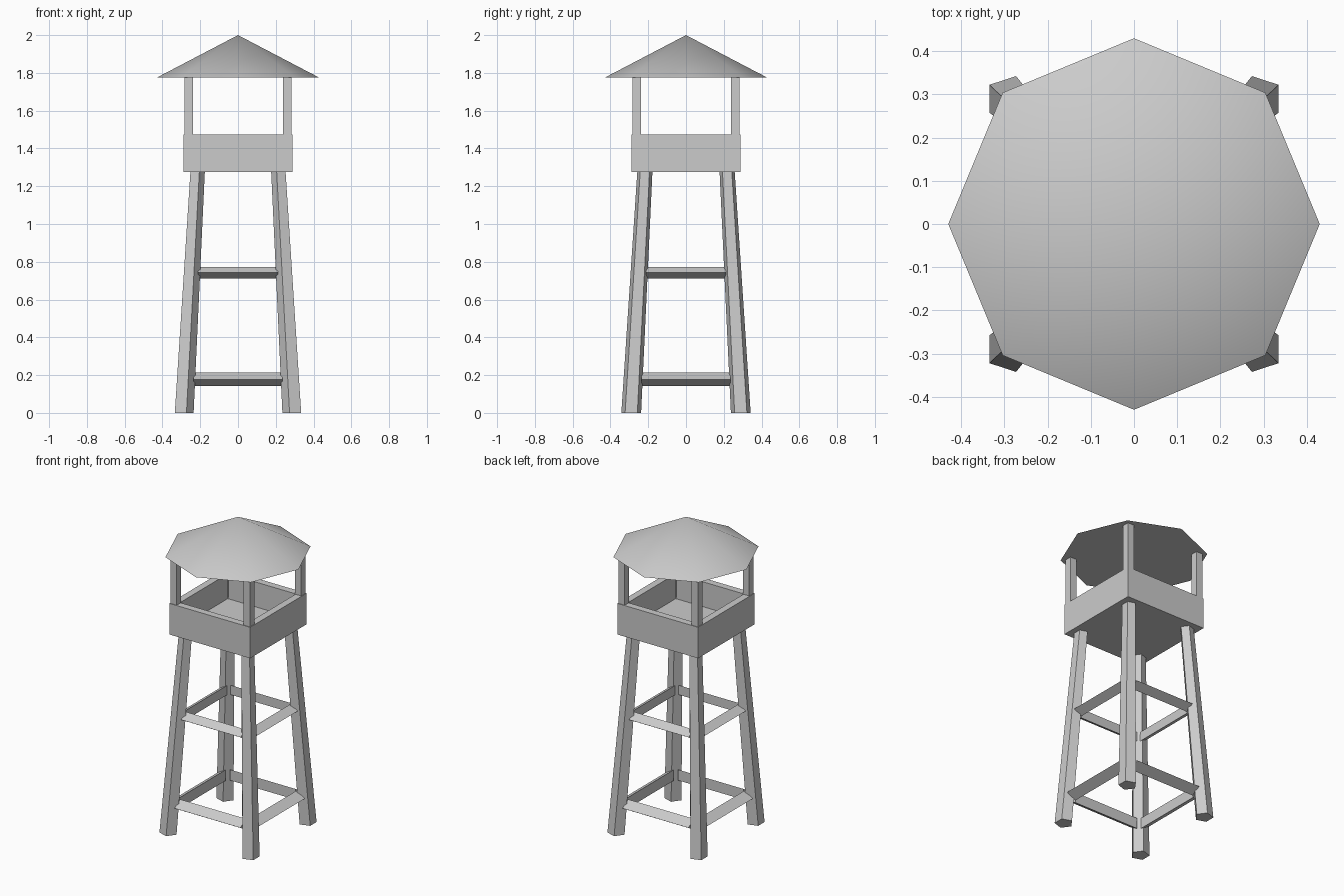
import bpy
from math import pi, radians
from mathutils import Matrix, Vector

if "Cube" in bpy.data.objects:
    bpy.data.objects.remove(bpy.data.objects["Cube"], do_unlink=True)

GREY = (0.6, 0.6, 0.6, 1)
grey = bpy.data.materials.new("plain grey")
grey.use_nodes = True
grey.diffuse_color = GREY
grey.node_tree.nodes["Principled BSDF"].inputs["Base Color"].default_value = GREY


def finish(name):
    ob = bpy.context.object
    ob.name = name
    ob.data.materials.append(grey)
    return ob


def box(name, lo, hi):
    lo, hi = Vector(lo), Vector(hi)
    bpy.ops.mesh.primitive_cube_add(size=1, location=(lo + hi) / 2)
    ob = finish(name)
    ob.data.transform(Matrix.Diagonal((*(hi - lo), 1)))
    return ob


def prism(name, sides, r1, r2, depth):
    bpy.ops.mesh.primitive_cone_add(vertices=sides, radius1=r1, radius2=r2, depth=depth)
    return finish(name)


# Tapered five-sided legs leaning inward, one point facing the middle
LEG_TOP = 1.29
for sx, side in ((1, "left"), (-1, "right")):
    for sy, end in ((-1, "front"), (1, "back")):
        leg = prism(f"{end}_{side}_leg", 5, 0.055, 0.042, LEG_TOP)
        leg.data.transform(Matrix.Rotation(pi / 2 * sx, 4, "Z"))
        for v in leg.data.vertices:
            t = v.co.z / LEG_TOP + 0.5
            c = 0.29 - 0.073 * t
            v.co += Vector((sx * c, sy * c, LEG_TOP / 2))

# Two rings of triangular braces with the ridge outward
for level, z, radius, half, offset in (("lower", 0.178, 0.04, 0.235, 0.272),
                                       ("upper", 0.742, 0.035, 0.212, 0.243)):
    for i, side in enumerate(("front", "left", "back", "right")):
        brace = prism(f"{level}_{side}_brace", 3, radius, radius, half * 2)
        brace.data.transform(Matrix.Rotation(pi / 2 * i, 4, "Z")
                             @ Matrix.Translation((0, -offset, z))
                             @ Matrix.Rotation(pi / 2, 4, "Y")
                             @ Matrix.Rotation(pi, 4, "Z"))

# Open cabin: floor and four walls
W, T, BASE, RAIL = 0.288, 0.045, 1.275, 1.475
box("cabin_floor", (-W, -W, BASE), (W, W, BASE + 0.04))
for s, end, side in ((-1, "front", "right"), (1, "back", "left")):
    ys = sorted((s * W, s * (W - T)))
    box(f"{end}_wall", (-W, ys[0], BASE), (W, ys[1], RAIL))
    box(f"{side}_wall", (ys[0], T - W, BASE), (ys[1], W - T, RAIL))

# Corner posts
P = 0.05
for sx, side in ((1, "left"), (-1, "right")):
    for sy, end in ((-1, "front"), (1, "back")):
        xs = sorted((sx * (W - 0.004), sx * (W - P)))
        ys = sorted((sy * (W - 0.004), sy * (W - P)))
        box(f"{end}_{side}_post", (xs[0], ys[0], RAIL - 0.15), (xs[1], ys[1], 1.785))

# Eight-sided roof with a flat underside
roof = prism("roof", 8, 0.43, 0, 0.225)
roof.data.transform(Matrix.Translation((0, 0, 1.8875)))
bpy.ops.object.shade_smooth_by_angle(angle=radians(30))
